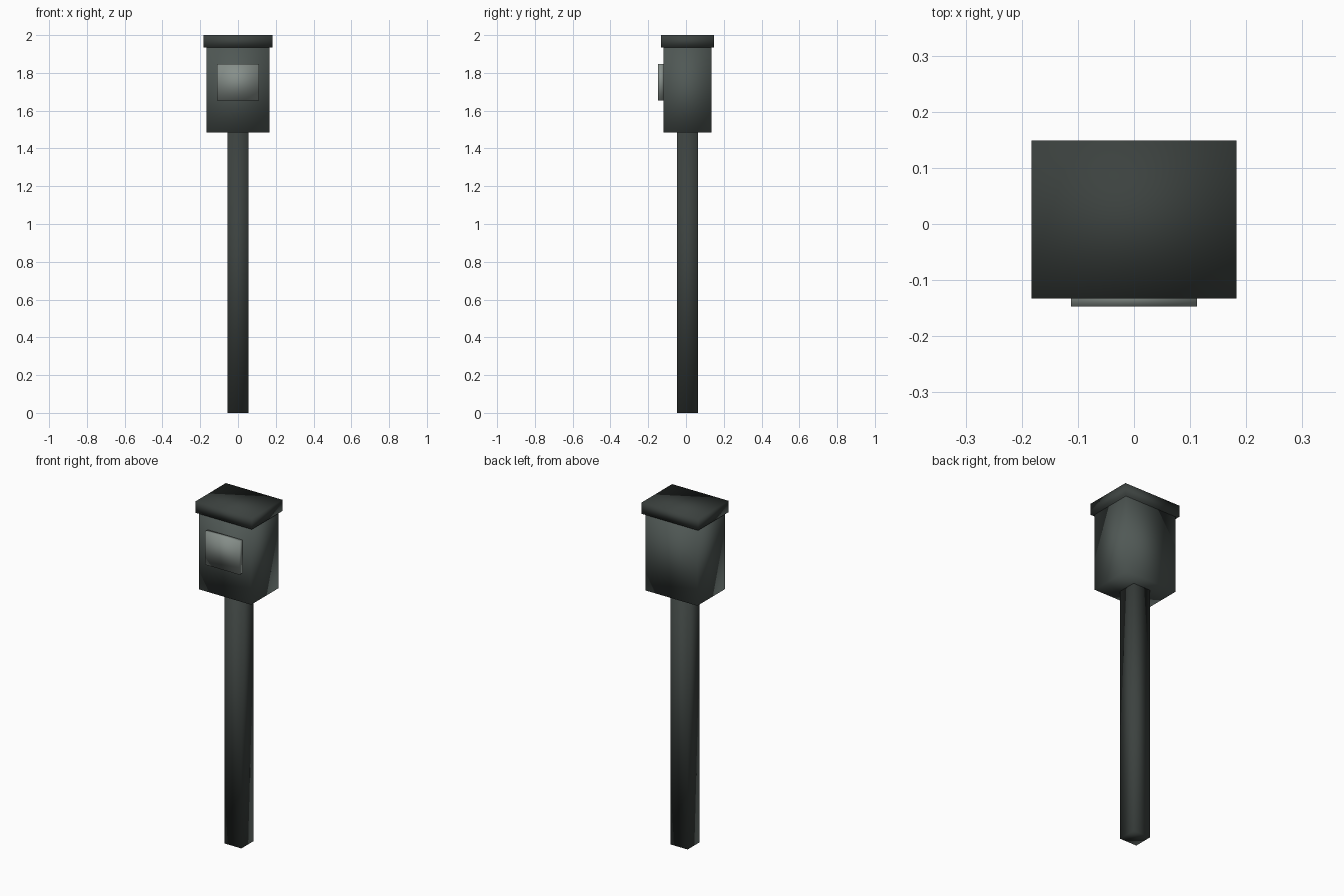
import bpy
import bmesh
from mathutils import Matrix, Vector

if "Cube" in bpy.data.objects:
    bpy.data.objects.remove(bpy.data.objects["Cube"])


def material(name, rgb):
    m = bpy.data.materials.new(name)
    m.diffuse_color = (*rgb, 1.0)
    m.use_nodes = True
    m.node_tree.nodes["Principled BSDF"].inputs["Base Color"].default_value = m.diffuse_color
    return m


def block(name, lo, hi, mat):
    """Smooth-shaded box spanning the corners lo and hi."""
    lo, hi = Vector(lo), Vector(hi)
    bm = bmesh.new()
    bmesh.ops.create_cube(bm, size=1.0,
                          matrix=Matrix.LocRotScale((lo + hi) / 2, None, hi - lo))
    for f in bm.faces:
        f.smooth = True
    mesh = bpy.data.meshes.new(name)
    bm.to_mesh(mesh)
    bm.free()
    mesh.materials.append(mat)
    obj = bpy.data.objects.new(name, mesh)
    bpy.context.collection.objects.link(obj)
    return obj


dark = material("dark_metal", (0.045, 0.054, 0.05))
green_grey = material("housing_metal", (0.08, 0.098, 0.091))
pale = material("pale_panel", (0.24, 0.275, 0.255))

YC = 0.008  # depth centre of post, housing and lid

# Square post
block("post", (-0.055, YC - 0.055, 0), (0.055, YC + 0.055, 1.485), dark)
# Housing on top of the post
block("housing", (-0.168, YC - 0.127, 1.484), (0.168, YC + 0.127, 1.935), green_grey)
# Overhanging lid
block("lid", (-0.183, YC - 0.141, 1.934), (0.183, YC + 0.141, 2.0), dark)
# Display panel on the front
block("front_panel", (-0.112, -0.147, 1.655), (0.112, -0.117, 1.848), pale)
